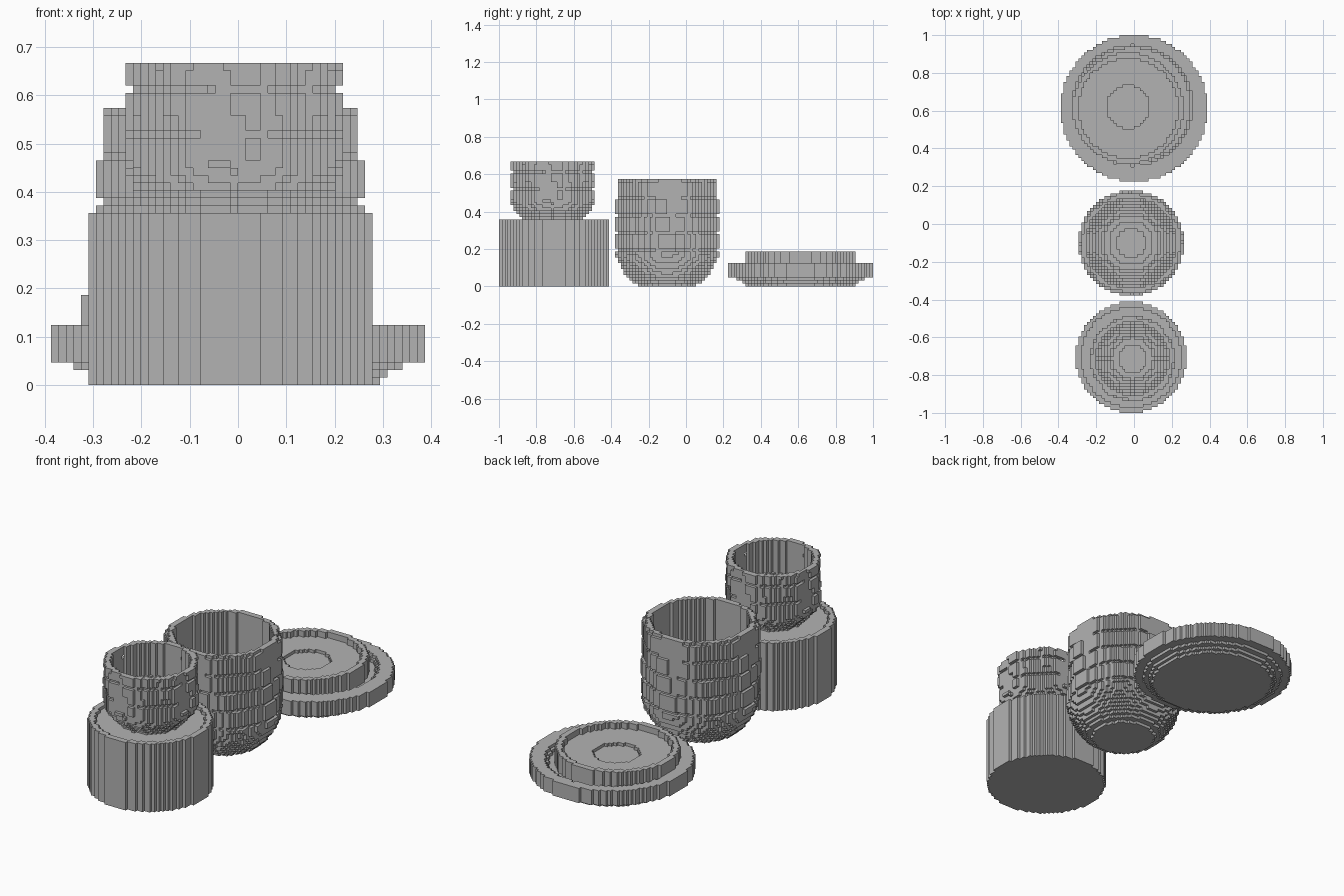
import bpy
import bmesh
import math

if "Cube" in bpy.data.objects:
    bpy.data.objects.remove(bpy.data.objects["Cube"], do_unlink=True)

U = 2 / 129  # edge of one block

stone = bpy.data.materials.new("stone_grey")
stone.use_nodes = True
GREY = (0.45, 0.45, 0.45, 1)
stone.diffuse_color = GREY
stone.node_tree.nodes["Principled BSDF"].inputs["Base Color"].default_value = GREY


def disc(cx, cy, z0, z1, radius):
    """Blocks of a round slab; radius is a number or a function of height and angle."""
    cells = set()
    for z in range(z0, z1):
        for x in range(-27, 27):
            for y in range(130):
                dx, dy = x + 0.5 - cx, y + 0.5 - cy
                r = radius(z, math.atan2(dy, dx)) if callable(radius) else radius
                if dx * dx + dy * dy <= r * r:
                    cells.add((x, y, z))
    return cells


def build(name, cells):
    """Skin the outside of a set of blocks."""
    bm = bmesh.new()
    verts = {}

    def vert(p):
        if p not in verts:
            verts[p] = bm.verts.new((p[0] * U, p[1] * U - 1, p[2] * U))
        return verts[p]

    for cell in sorted(cells):
        for axis in range(3):
            a, b = (axis + 1) % 3, (axis + 2) % 3
            for side in (0, 1):
                near = list(cell)
                near[axis] += 2 * side - 1
                if tuple(near) in cells:
                    continue
                ring = []
                for da, db in ((0, 0), (1, 0), (1, 1), (0, 1)):
                    p = list(cell)
                    p[axis] += side
                    p[a] += da
                    p[b] += db
                    ring.append(vert(tuple(p)))
                bm.faces.new(ring if side else ring[::-1])
    mesh = bpy.data.meshes.new(name)
    bm.to_mesh(mesh)
    bm.free()
    mesh.materials.append(stone)
    bpy.context.collection.objects.link(bpy.data.objects.new(name, mesh))


def vessel(name, cx, cy, z0, z1, foot, full, wall, groove):
    """Round-bottomed pot with hammered bands and a hollow inside."""
    def outer(z, angle):
        h = z - z0
        if h < len(foot):
            return foot[h]
        r = full - 0.3 + 0.3 * math.sin(8 * angle + z // 6)
        return r - 0.7 if z % 6 == groove else r

    def inner(z, angle):
        h = z - z0 - 3
        if h < 0:
            return foot[0] / 2
        return (foot[h] if h < len(foot) else full) - wall

    build(name, disc(cx, cy, z0, z1, outer) - disc(cx, cy, z0 + 2, z1, inner))


# Drum with a shallow recessed top
build("drum", disc(-1, 19, 0, 23, 19) - disc(-1, 19, 22, 23, 17))

# Small cup standing on the drum
vessel("small_cup", -0.5, 18.5, 22, 43,
       [9, 10, 11, 12, 13, 13.5, 14], 14.5, 2, 3)

# Large bowl in the middle
vessel("large_bowl", -1, 58, 0, 37,
       [10, 12, 13, 14, 14.7, 15.4, 16, 16.5, 17, 17.3, 17.6], 18, 2.5, 0)

# Saucer: stepped underside, wide flange, moat and raised ring
saucer = disc(0, 104, 0, 8, lambda z, a: (19.3, 20.3, 22)[z] if z < 3 else 25)
saucer -= disc(-0.5, 105, 6, 8, lambda z, a: 20.5 if z == 7 else 19.7)
saucer |= disc(-2, 104, 6, 12, 19)
saucer -= disc(-2, 104, 10, 12, 17)
saucer -= disc(-2, 104.5, 9, 10, 7.2)
build("saucer", saucer)
